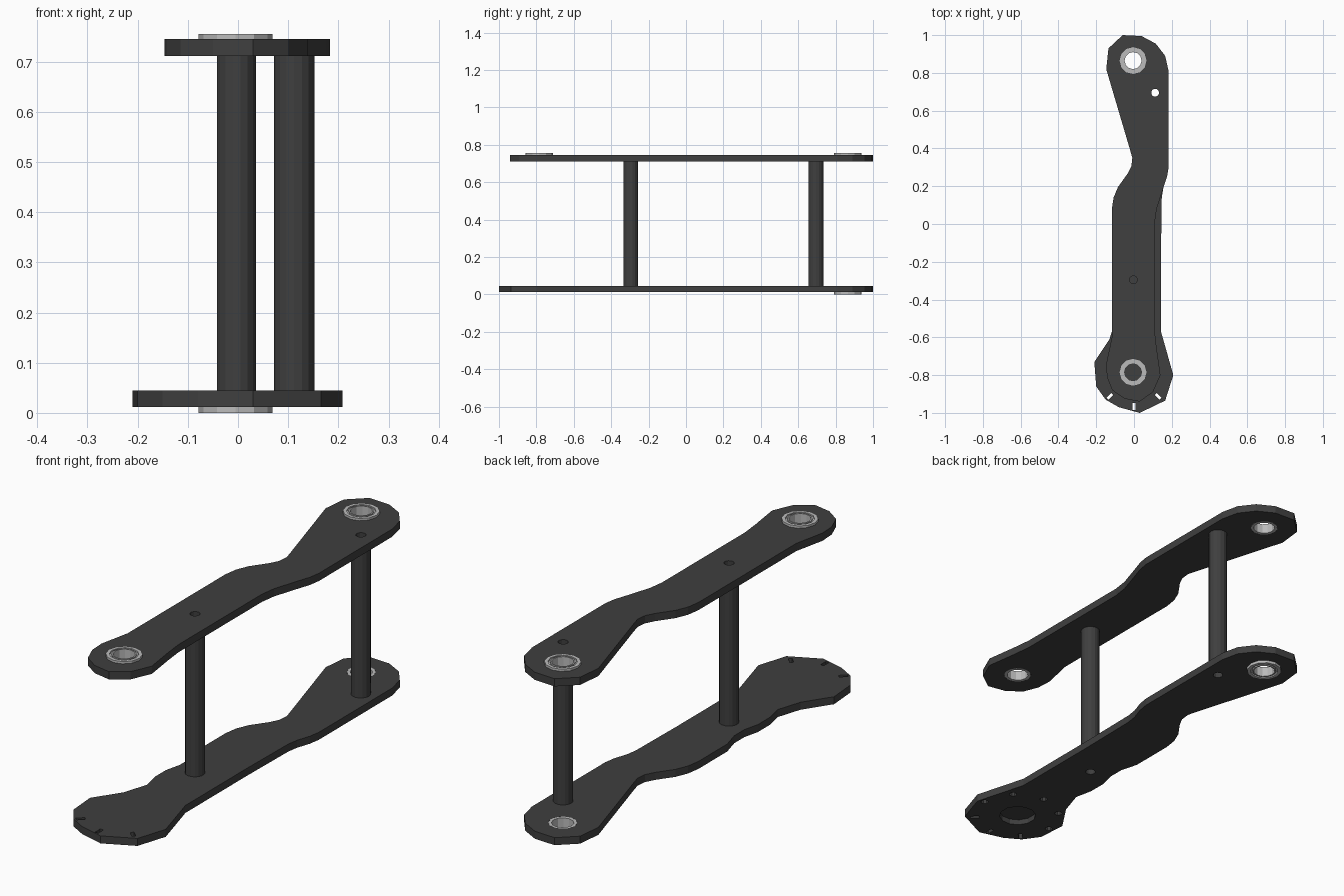
import bpy, bmesh
from math import sin, cos, pi

if "Cube" in bpy.data.objects:
    bpy.data.objects.remove(bpy.data.objects["Cube"])


def material(name, v):
    m = bpy.data.materials.new(name)
    m.diffuse_color = (v, v, v, 1)
    m.use_nodes = True
    m.node_tree.nodes["Principled BSDF"].inputs["Base Color"].default_value = m.diffuse_color
    return m


DARK = material("dark_plate", 0.05)
STEEL = material("steel", 0.5)


def finish(name, bm, mat=None):
    bmesh.ops.recalc_face_normals(bm, faces=bm.faces)
    me = bpy.data.meshes.new(name)
    bm.to_mesh(me)
    bm.free()
    ob = bpy.data.objects.new(name, me)
    bpy.context.collection.objects.link(ob)
    if mat:
        me.materials.append(mat)
    return ob


def prism(bm, pts, z0, z1):
    base = bm.faces.new([bm.verts.new((x, y, z0)) for x, y in pts])
    ext = bmesh.ops.extrude_face_region(bm, geom=[base])["geom"]
    for v in ext:
        if isinstance(v, bmesh.types.BMVert):
            v.co.z = z1


def ngon(x, y, r, n=12):
    return [(x + r * cos(2 * pi * (i + .5) / n), y + r * sin(2 * pi * (i + .5) / n))
            for i in range(n)]


def lathe(name, x, y, profile, n, mat):
    # closed (radius, z) profile swept around a vertical axis
    bm = bmesh.new()
    rings = [[bm.verts.new((x + r * cos(2 * pi * i / n), y + r * sin(2 * pi * i / n), z))
              for r, z in profile] for i in range(n)]
    k = len(profile)
    for i in range(n):
        a, b = rings[i], rings[(i + 1) % n]
        for j in range(k):
            bm.faces.new((a[j], b[j], b[(j + 1) % k], a[(j + 1) % k]))
    return finish(name, bm, mat)


def plate(name, outline, z0, z1, cuts):
    bm = bmesh.new()
    prism(bm, outline, z0, z1)
    ob = finish(name, bm, DARK)
    bm = bmesh.new()
    for pts, a, b in cuts:
        prism(bm, pts, a, b)
    cutter = finish(name + "_cutter", bm, DARK)
    cutter.hide_render = True
    cutter.hide_viewport = True
    mod = ob.modifiers.new("holes", "BOOLEAN")
    mod.operation = "DIFFERENCE"
    mod.solver = "EXACT"
    mod.object = cutter


# Key positions
BX, BY, TY = -0.005, -0.785, 0.865
POST_A, POST_B = (-0.003, -0.295), (0.112, 0.695)
Z0, Z1, Z2, Z3 = 0.012, 0.045, 0.711, 0.745

# Outline of the wide rear half shared by both plates, right side to left side
rear = [(0.155, 0.19), (0.175, 0.25), (0.183, 0.3), (0.183, 0.81), (0.165, 0.89),
        (0.115, 0.955), (0.04, 0.995), (-0.06, 1.0), (-0.135, 0.93), (-0.147, 0.82),
        (-0.02, 0.39), (-0.009, 0.35), (-0.014, 0.305), (-0.035, 0.265),
        (-0.085, 0.195), (-0.108, 0.14), (-0.117, 0.08)]
top_front = [(-0.117, -0.6), (-0.147, -0.74), (-0.143, -0.81), (-0.115, -0.88),
             (-0.05, -0.925), (0.03, -0.94), (0.1, -0.89), (0.14, -0.8),
             (0.12, -0.66), (0.11, -0.57), (0.11, 0.01), (0.12, 0.08)]
bottom_front = [(-0.117, -0.12), (-0.095, -0.2), (-0.095, -0.27), (-0.112, -0.34),
                (-0.112, -0.42), (-0.095, -0.5), (-0.13, -0.61), (-0.21, -0.73),
                (-0.2, -0.86), (-0.15, -0.93), (-0.08, -0.97), (0.03, -1.0),
                (0.165, -0.935), (0.208, -0.8), (0.143, -0.57), (0.143, -0.14),
                (0.147, 0.14)]

# Top plate with bearing seats and screw holes
plate("top_plate", rear + top_front, Z2, Z3,
      [(ngon(BX, y, 0.058), 0.6, 0.8) for y in (BY, TY)] +
      [(ngon(*p, 0.021), 0.6, 0.8) for p in (POST_A, POST_B)])

# Bottom plate: blind centre pocket, ring of screw holes, three slots through
cuts = [(ngon(BX, TY, 0.058), -0.1, 0.2), (ngon(BX, BY, 0.078), -0.1, 0.036)]
cuts += [(ngon(*p, 0.021), -0.1, 0.2) for p in (POST_A, POST_B)]
for i in range(8):
    a = i * pi / 4
    u, v = cos(a), sin(a)
    if i in (5, 6, 7):
        box = [(0.162, -.008), (0.199, -.008), (0.199, .008), (0.162, .008)]
        pts = [(r * u - t * v, BY + r * v + t * u) for r, t in box]
        cuts.append((pts, -0.1, 0.2))
    else:
        cuts.append((ngon(0.18 * u, BY + 0.18 * v, 0.016, 8), -0.1, 0.036))
plate("bottom_plate", rear + bottom_front, Z0, Z1, cuts)

# Spacer posts: front one solid, rear one hollow
bm = bmesh.new()
prism(bm, ngon(*POST_A, 0.04, 16), Z1, Z2)
finish("front_post", bm, DARK)
lathe("rear_post", *POST_B, [(0.021, Z1), (0.04, Z1), (0.04, Z2), (0.021, Z2)], 16, DARK)


# Flanged bearings: outer race, recessed shield, inner race
def bearing(name, y, base, tip, face):
    rec = face - (face - base) * 0.15
    prof = [(0.045, base), (0.058, base), (0.058, tip), (0.074, tip), (0.074, face),
            (0.059, face), (0.059, rec), (0.051, rec), (0.051, face), (0.045, face)]
    lathe(name, BX, y, prof, 12, STEEL)


bearing("top_front_bearing", BY, Z2, Z3, 0.755)
bearing("top_rear_bearing", TY, Z2, Z3, 0.755)
bearing("bottom_rear_bearing", TY, Z1, Z0, 0.0)
